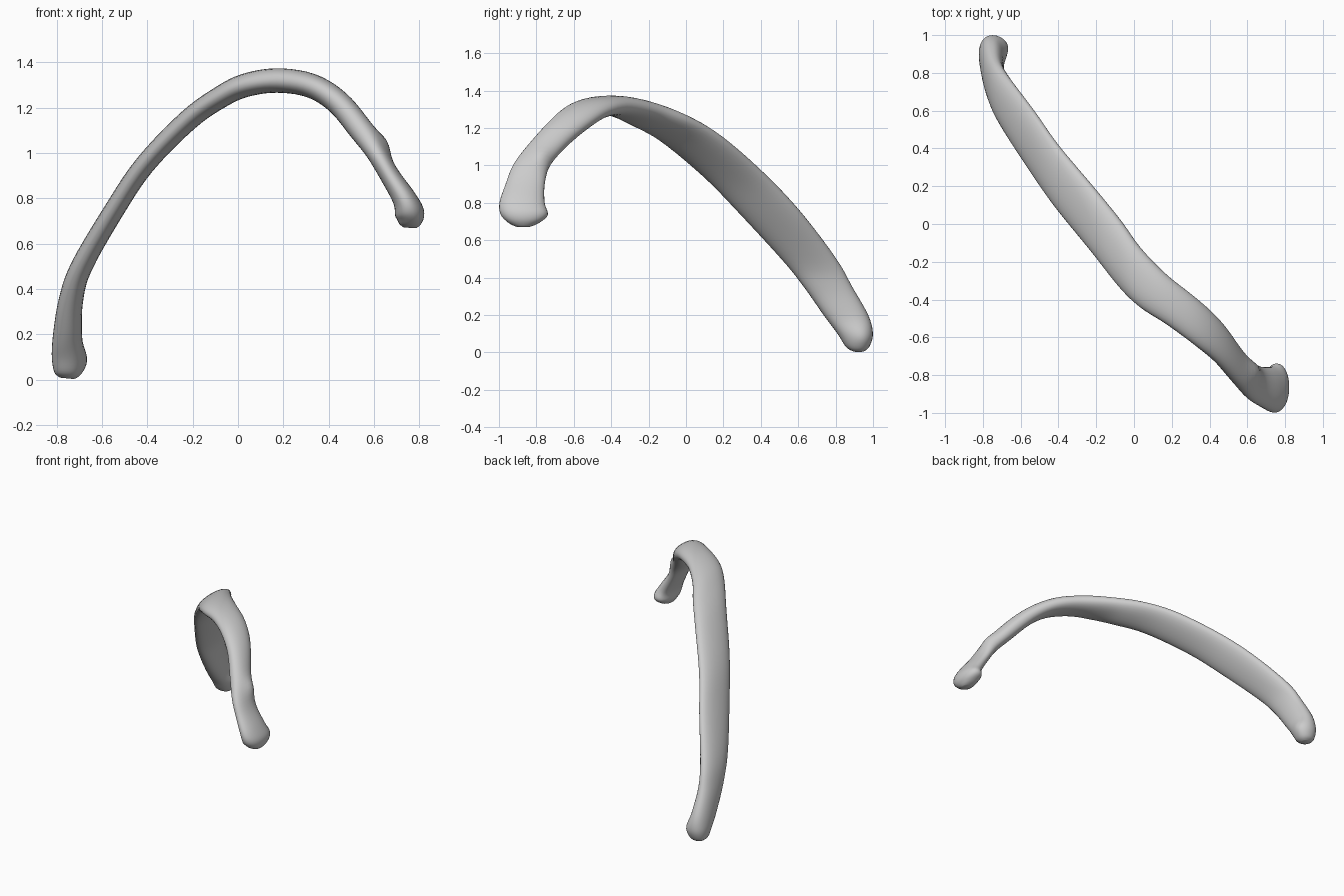
import bpy, bmesh, math
from mathutils import Vector

if "Cube" in bpy.data.objects:
    bpy.data.objects.remove(bpy.data.objects["Cube"])

# Stations along the bone: x, z, half thickness, y low, y high
STATIONS = [
    (-0.757, 0.006, 0.030, 0.895, 0.950),
    (-0.755, 0.030, 0.056, 0.855, 0.980),
    (-0.752, 0.100, 0.070, 0.810, 1.000),
    (-0.752, 0.200, 0.064, 0.735, 0.975),
    (-0.737, 0.350, 0.054, 0.630, 0.890),
    (-0.690, 0.500, 0.048, 0.510, 0.805),
    (-0.545, 0.750, 0.045, 0.280, 0.615),
    (-0.410, 0.950, 0.045, 0.085, 0.425),
    (-0.220, 1.145, 0.047, -0.150, 0.200),
    (-0.080, 1.245, 0.049, -0.330, 0.030),
    (0.030, 1.298, 0.052, -0.440, -0.120),
    (0.170, 1.320, 0.054, -0.530, -0.265),
    (0.320, 1.298, 0.054, -0.640, -0.385),
    (0.440, 1.225, 0.054, -0.735, -0.500),
    (0.540, 1.105, 0.054, -0.845, -0.640),
    (0.610, 1.000, 0.045, -0.925, -0.725),
    (0.670, 0.900, 0.044, -0.965, -0.755),
    (0.733, 0.800, 0.053, -0.998, -0.755),
    (0.757, 0.735, 0.065, -0.990, -0.738),
    (0.760, 0.690, 0.050, -0.945, -0.790),
    (0.760, 0.670, 0.028, -0.900, -0.840),
]
SIDES, STEPS, ROUND = 28, 5, 0.92


def catmull(a, b, c, d, t):
    return tuple(0.5 * (2*q + (r - p)*t + (2*p - 5*q + 4*r - s)*t*t
                        + (3*q - p - 3*r + s)*t**3)
                 for p, q, r, s in zip(a, b, c, d))


# Smooth the stations into a dense path
path = []
n = len(STATIONS)
for i in range(n - 1):
    quad = [STATIONS[min(max(i + k, 0), n - 1)] for k in (-1, 0, 1, 2)]
    path += [catmull(*quad, s / STEPS) for s in range(STEPS)]
path.append(STATIONS[-1])

# Local swellings: centre, radius, push
BUMPS = [
    (Vector((0.655, -0.77, 1.04)), 0.065, Vector((0.024, 0.0, 0.016))),
    (Vector((-0.68, 0.95, 0.08)), 0.07, Vector((0.022, 0.0, 0.0))),
]


def power(v):
    return math.copysign(abs(v) ** ROUND, v)


# Flattened bone shaft swept along the path
bm = bmesh.new()
rings = []
for i, (x, z, h, lo, hi) in enumerate(path):
    a, b = path[max(i - 1, 0)], path[min(i + 1, len(path) - 1)]
    normal = Vector((-(b[1] - a[1]), 0, b[0] - a[0])).normalized()
    ring = []
    for k in range(SIDES):
        ang = 2 * math.pi * k / SIDES
        co = Vector((x, (lo + hi) / 2 + (hi - lo) / 2 * power(math.cos(ang)), z))
        co += normal * h * power(math.sin(ang))
        for centre, radius, push in BUMPS:
            co += push * math.exp(-((co - centre).length / radius) ** 2)
        ring.append(bm.verts.new(co))
    rings.append(ring)
for r0, r1 in zip(rings, rings[1:]):
    for k in range(SIDES):
        j = (k + 1) % SIDES
        bm.faces.new((r0[k], r0[j], r1[j], r1[k]))
bm.faces.new(rings[0])
bm.faces.new(rings[-1])
bmesh.ops.recalc_face_normals(bm, faces=bm.faces)
for f in bm.faces:
    f.smooth = True

mesh = bpy.data.meshes.new("rib_bone")
bm.to_mesh(mesh)
bm.free()
rib = bpy.data.objects.new("rib_bone", mesh)
bpy.context.collection.objects.link(rib)

# Soften the surface
soften = rib.modifiers.new("soften", 'SMOOTH')
soften.factor = 0.4
soften.iterations = 2
